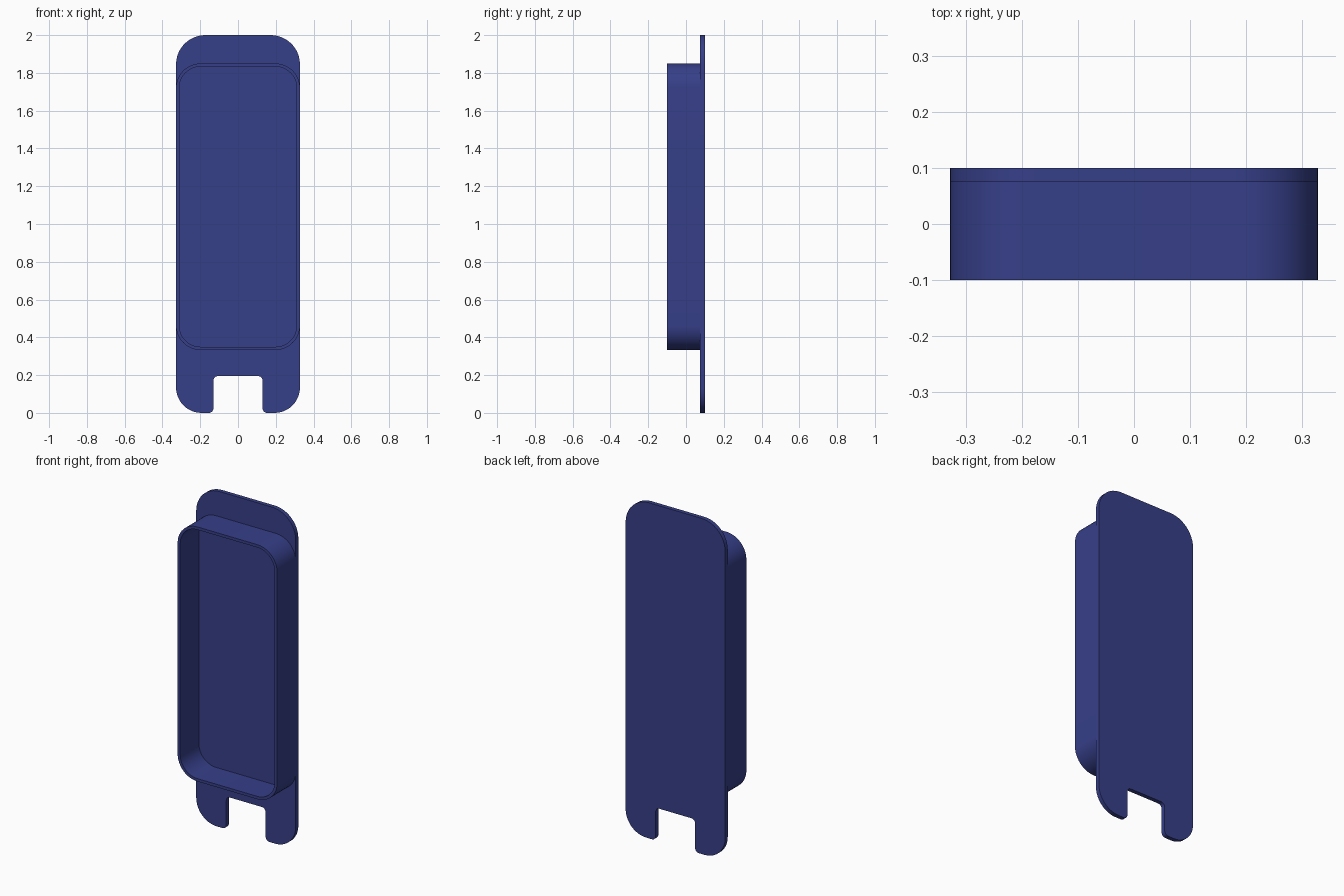
import bpy
import bmesh
from math import sin, cos, pi
from mathutils import Vector

if "Cube" in bpy.data.objects:
    bpy.data.objects.remove(bpy.data.objects["Cube"])

blue = bpy.data.materials.new("navy_blue")
blue.diffuse_color = (0.037, 0.05, 0.25, 1)
blue.use_nodes = True
blue.node_tree.nodes["Principled BSDF"].inputs["Base Color"].default_value = blue.diffuse_color


def rounded(corners, steps=12):
    """Fillet each right-angled (x, z, radius) corner of an outline."""
    out = []
    for i, (x, z, r) in enumerate(corners):
        p = Vector((x, z))
        d1 = (Vector(corners[i - 1][:2]) - p).normalized()
        d2 = (Vector(corners[(i + 1) % len(corners)][:2]) - p).normalized()
        c = p + r * (d1 + d2)
        for k in range(steps + 1):
            t = k / steps * pi / 2
            out.append(c - r * (d2 * cos(t) + d1 * sin(t)))
    return out


def rect(x, z0, z1, r):
    return rounded([(-x, z0, r), (x, z0, r), (x, z1, r), (-x, z1, r)])


def finish(bm, name):
    bmesh.ops.recalc_face_normals(bm, faces=bm.faces)
    mesh = bpy.data.meshes.new(name)
    bm.to_mesh(mesh)
    bm.free()
    obj = bpy.data.objects.new(name, mesh)
    bpy.context.collection.objects.link(obj)
    mesh.materials.append(blue)
    bpy.context.view_layer.objects.active = obj
    obj.select_set(True)
    bpy.ops.object.shade_smooth_by_angle(angle=pi / 6)
    obj.select_set(False)


def loop(bm, outline, y):
    return [bm.verts.new((p.x, y, p.y)) for p in outline]


def bridge(bm, a, b):
    for i in range(len(a)):
        j = (i + 1) % len(a)
        bm.faces.new((a[i], a[j], b[j], b[i]))


W = 0.328

# Flat back plate with a notch in its bottom edge
plate = rounded([(-W, 0, 0.135), (-0.13, 0, 0.025), (-0.13, 0.195, 0.025),
                 (0.13, 0.195, 0.025), (0.13, 0, 0.025), (W, 0, 0.135),
                 (W, 2, 0.155), (-W, 2, 0.155)])
bm = bmesh.new()
front, back = loop(bm, plate, 0.075), loop(bm, plate, 0.1)
bm.faces.new(front)
bm.faces.new(back)
bridge(bm, front, back)
finish(bm, "back_plate")

# Thin rounded rim standing out from the plate, open at the front
outer = rect(W, 0.333, 1.85, 0.13)
inner = rect(W - 0.017, 0.35, 1.833, 0.113)
bm = bmesh.new()
loops = [loop(bm, outer, -0.1), loop(bm, outer, 0.075),
         loop(bm, inner, 0.075), loop(bm, inner, -0.1)]
for i in range(4):
    bridge(bm, loops[i], loops[(i + 1) % 4])
finish(bm, "raised_rim")
